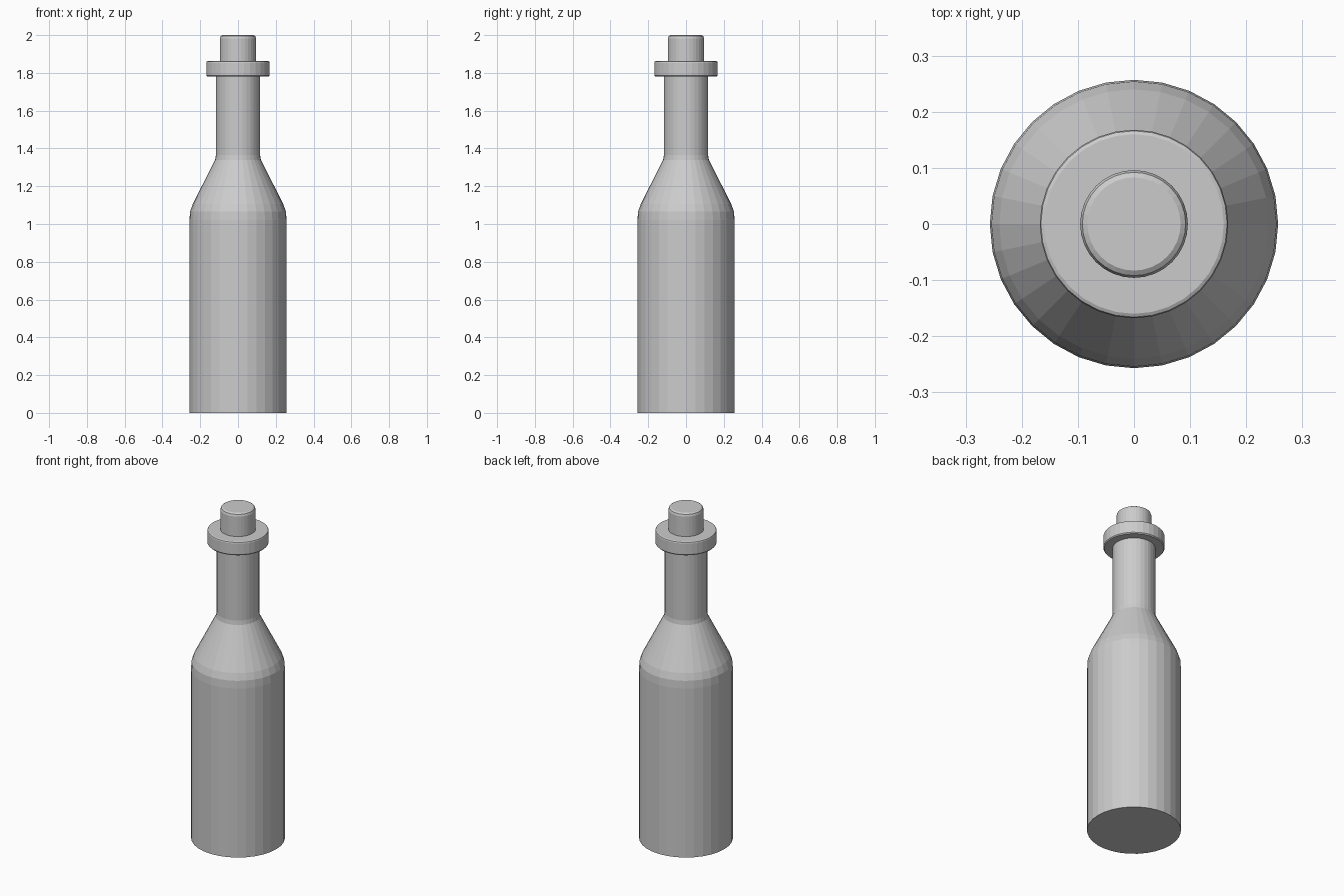
import bpy
import bmesh
from math import cos, sin, tau

cube = bpy.data.objects.get("Cube")
if cube:
    bpy.data.objects.remove(cube, do_unlink=True)

SIDES = 32

grey = bpy.data.materials.new("plain_grey")
grey.use_nodes = True
colour = (0.6, 0.6, 0.6, 1)
grey.diffuse_color = colour
grey.node_tree.nodes["Principled BSDF"].inputs["Base Color"].default_value = colour


def lathe(name, profile):
    """Closed turned solid from (radius, height) points, bottom to top."""
    bm = bmesh.new()
    rings = [[bm.verts.new((r * cos(tau * i / SIDES), r * sin(tau * i / SIDES), z))
              for i in range(SIDES)] for r, z in profile]
    for low, high in zip(rings, rings[1:]):
        for i in range(SIDES):
            j = (i + 1) % SIDES
            bm.faces.new((low[i], low[j], high[j], high[i]))
    bm.faces.new(rings[0][::-1])
    bm.faces.new(rings[-1])
    mesh = bpy.data.meshes.new(name)
    bm.to_mesh(mesh)
    bm.free()
    mesh.materials.append(grey)
    obj = bpy.data.objects.new(name, mesh)
    bpy.context.collection.objects.link(obj)
    return obj


# Body, softened shoulder and neck
lathe("bottle", [(0.257, 0), (0.257, 1.02), (0.254, 1.065), (0.24, 1.105),
                 (0.121, 1.34), (0.117, 1.365), (0.117, 1.80)])

# Flat ring around the mouth, with eased edges
lathe("collar", [(0.163, 1.78), (0.168, 1.786), (0.168, 1.853),
                 (0.166, 1.859), (0.16, 1.862)])

# Stopper with a rounded top edge
lathe("stopper", [(0.096, 1.84), (0.096, 1.982), (0.092, 1.994), (0.083, 2.0)])
